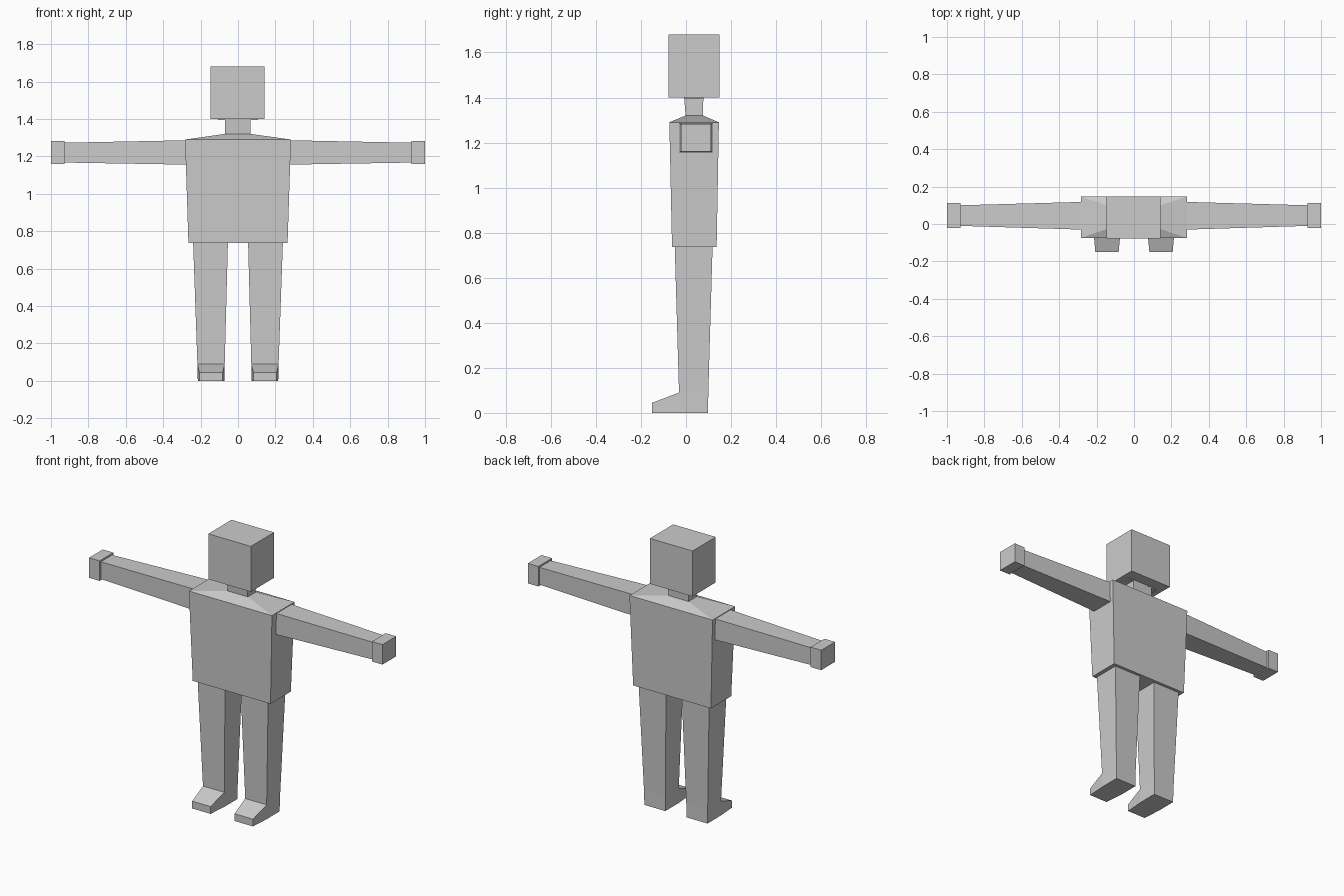
import bpy
import bmesh

if "Cube" in bpy.data.objects:
    bpy.data.objects.remove(bpy.data.objects["Cube"])

grey = bpy.data.materials.new("plain_grey")
grey.diffuse_color = (0.6, 0.6, 0.6, 1.0)
grey.use_nodes = True
grey.node_tree.nodes["Principled BSDF"].inputs["Base Color"].default_value = grey.diffuse_color


def finish(name, bm):
    bmesh.ops.recalc_face_normals(bm, faces=bm.faces[:])
    mesh = bpy.data.meshes.new(name)
    bm.to_mesh(mesh)
    bm.free()
    mesh.materials.append(grey)
    obj = bpy.data.objects.new(name, mesh)
    bpy.context.collection.objects.link(obj)
    return obj


def loft(rings, axis="z"):
    """Join rectangular sections (position, a0, a1, b0, b1) along x or z."""
    bm = bmesh.new()
    loops = []
    for p, a0, a1, b0, b1 in rings:
        corners = [(a0, b0), (a1, b0), (a1, b1), (a0, b1)]
        loops.append([bm.verts.new((a, b, p) if axis == "z" else (p, a, b))
                      for a, b in corners])
    for low, high in zip(loops, loops[1:]):
        for i in range(4):
            j = (i + 1) % 4
            bm.faces.new((low[i], low[j], high[j], high[i]))
    bm.faces.new(loops[0])
    bm.faces.new(loops[-1])
    return bm


# Head block with a shallow lip where it meets the neck
finish("head", loft([(1.40, -0.148, 0.142, -0.078, 0.148),
                     (1.68, -0.148, 0.142, -0.078, 0.148)]))
finish("neck_lip", loft([(1.394, -0.108, 0.108, -0.008, 0.077),
                         (1.401, -0.108, 0.108, -0.008, 0.077)]))

# Torso, sloped shoulders and neck in one piece
finish("torso", loft([(0.737, -0.265, 0.265, -0.062, 0.136),
                      (1.29, -0.283, 0.283, -0.074, 0.146),
                      (1.32, -0.07, 0.068, -0.002, 0.075),
                      (1.40, -0.07, 0.068, -0.008, 0.077)]))

for side, s in (("left", 1), ("right", -1)):
    # Tapered arm and hand block
    finish(side + "_arm", loft([(s * 0.276, -0.03, 0.118, 1.156, 1.286),
                                (s * 0.93, -0.01, 0.10, 1.167, 1.273)], "x"))
    finish(side + "_hand", loft([(s * 0.928, -0.022, 0.112, 1.16, 1.283),
                                 (s * 1.0, -0.022, 0.112, 1.16, 1.283)], "x"))

    # Tapered leg
    bm = loft([(0.0, s * 0.072, s * 0.215, -0.03, 0.098),
               (0.09, s * 0.071, s * 0.217, -0.031, 0.099),
               (0.74, s * 0.054, s * 0.24, -0.05, 0.118)])
    # Foot pulled forward from the ankle section
    ankle = [f for f in bm.faces
             if f.calc_center_median().y < -0.025
             and f.calc_center_median().z < 0.09][0]
    toe = bmesh.ops.extrude_face_region(bm, geom=[ankle])["geom"]
    if ankle.is_valid:
        bmesh.ops.delete(bm, geom=[ankle], context="FACES_ONLY")
    for v in (g for g in toe if isinstance(g, bmesh.types.BMVert)):
        inner = abs(v.co.x) < 0.14
        v.co = (s * (0.082 if inner else 0.207), -0.15,
                0.045 if v.co.z > 0.05 else 0.0)
    finish(side + "_leg", bm)
